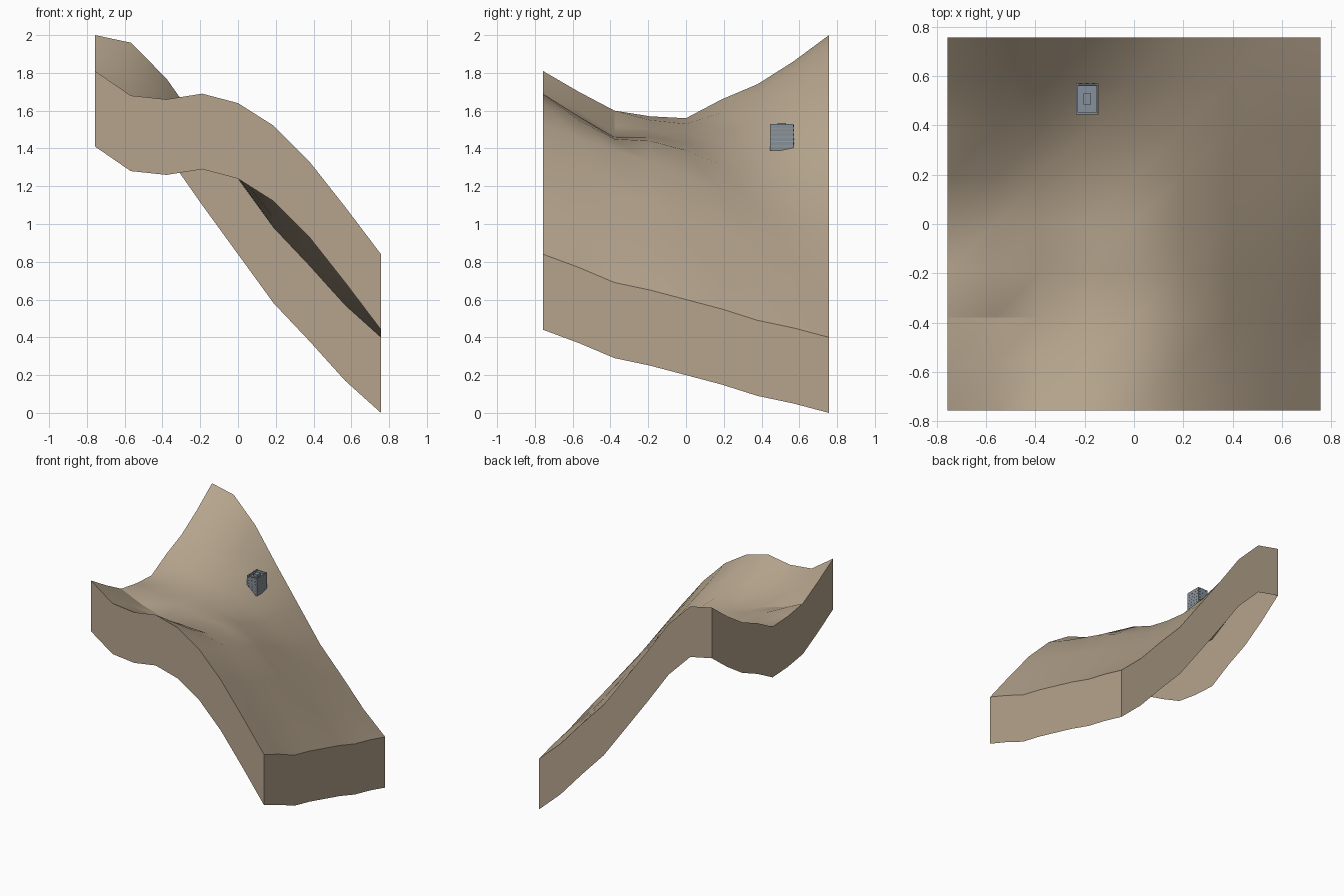
import bpy, bmesh, math
from mathutils import Matrix, Vector

cube = bpy.data.objects.get("Cube")
if cube:
    bpy.data.objects.remove(cube, do_unlink=True)

HALF = 0.757        # half width of the square tile
SKIRT = 0.4         # height of the side walls

# Heights in hundredths, one row per grid line from front to back
HEIGHTS = [
    [181, 168, 166, 169, 164, 152, 133, 109, 84],
    [170, 160, 156, 157, 155, 145, 125, 102, 77],
    [160, 152, 147, 146, 145, 139, 117, 95, 69],
    [157, 155, 150, 146, 144, 133, 111, 89, 65],
    [156, 153, 148, 143, 139, 125, 104, 83, 60],
    [166, 159, 151, 142, 131, 117, 97, 76, 55],
    [174, 169, 155, 141, 127, 109, 91, 69, 49],
    [186, 181, 165, 145, 125, 103, 84, 63, 45],
    [200, 196, 177, 150, 124, 98, 78, 57, 40],
]


def make_material(name, color):
    mat = bpy.data.materials.new(name)
    mat.use_nodes = True
    rgba = (*color, 1.0)
    mat.diffuse_color = rgba
    bsdf = next(n for n in mat.node_tree.nodes if n.type == 'BSDF_PRINCIPLED')
    bsdf.inputs["Base Color"].default_value = rgba
    return mat


def finish(bm, name, mat):
    mesh = bpy.data.meshes.new(name)
    bm.to_mesh(mesh)
    bm.free()
    mesh.materials.append(mat)
    obj = bpy.data.objects.new(name, mesh)
    bpy.context.collection.objects.link(obj)
    return obj


def add_box(bm, low, high):
    low, high = Vector(low), Vector(high)
    matrix = Matrix.Translation((low + high) / 2) @ Matrix.Diagonal((*(high - low), 1))
    bmesh.ops.create_cube(bm, size=1, matrix=matrix)


earth = make_material("sandy earth", (0.46, 0.37, 0.265))
concrete = make_material("blue grey concrete", (0.24, 0.285, 0.33))
trim = make_material("pale floor band", (0.36, 0.34, 0.29))
dark = make_material("dark window", (0.10, 0.115, 0.13))

# Terrain surface, triangulated along one diagonal
count = len(HEIGHTS)
step = 2 * HALF / (count - 1)
bm = bmesh.new()
grid = [[bm.verts.new((i * step - HALF, j * step - HALF, h / 100)) for i, h in enumerate(row)]
        for j, row in enumerate(HEIGHTS)]
for j in range(count - 1):
    for i in range(count - 1):
        a, b = grid[j][i], grid[j][i + 1]
        c, d = grid[j + 1][i + 1], grid[j + 1][i]
        bm.faces.new((a, b, c))
        bm.faces.new((a, c, d))

# Side walls hang from the rim; the underside stays open
rim = [e for e in bm.edges if e.is_boundary]
made = bmesh.ops.extrude_edge_only(bm, edges=rim)["geom"]
for v in made:
    if isinstance(v, bmesh.types.BMVert):
        v.co.z -= SKIRT
bm.normal_update()
for f in bm.faces:
    outward = f.calc_center_median() * Vector((1, 1, 0))
    if abs(f.normal.z) < 0.001 and f.normal.dot(outward) < 0:
        f.normal_flip()
terrain = finish(bm, "terrain", earth)
bpy.ops.object.select_all(action='DESELECT')
terrain.select_set(True)
bpy.context.view_layer.objects.active = terrain
bpy.ops.object.shade_smooth_by_angle(angle=math.radians(30))

# Small building with a sunken roof
X0, X1, Y0, Y1, Z0, Z1 = -0.235, -0.145, 0.445, 0.57, 1.39, 1.53
WELL = 0.015
bm = bmesh.new()
add_box(bm, (X0, Y0, Z0), (X1, Y1, Z1))
bm.normal_update()
roof = max(bm.faces, key=lambda f: f.calc_center_median().z)
bmesh.ops.inset_region(bm, faces=[roof], thickness=0.01)
bmesh.ops.inset_region(bm, faces=[roof], thickness=0.0005, depth=-WELL)
finish(bm, "building", concrete)

# Roof housing
bm = bmesh.new()
add_box(bm, (-0.205, 0.485, Z1 - WELL), (-0.175, 0.53, Z1 + 0.005))
finish(bm, "roof_housing", concrete)

# Thin bands marking the floors, and dark window plates between them
bands, windows = bmesh.new(), bmesh.new()
floors = 6
height = (Z1 - Z0) / floors
for k in range(floors):
    z = Z0 + k * height
    if k:
        for x in (X0, X1):
            add_box(bands, (x - 0.001, Y0, z - 0.002), (x + 0.001, Y1, z + 0.002))
    for n in range(3):
        x = X0 + 0.018 + n * 0.027
        for y in (Y0, Y1):
            add_box(windows, (x - 0.005, y - 0.001, z + 0.008), (x + 0.005, y + 0.001, z + 0.017))
finish(bands, "floor_bands", trim)
finish(windows, "windows", dark)
